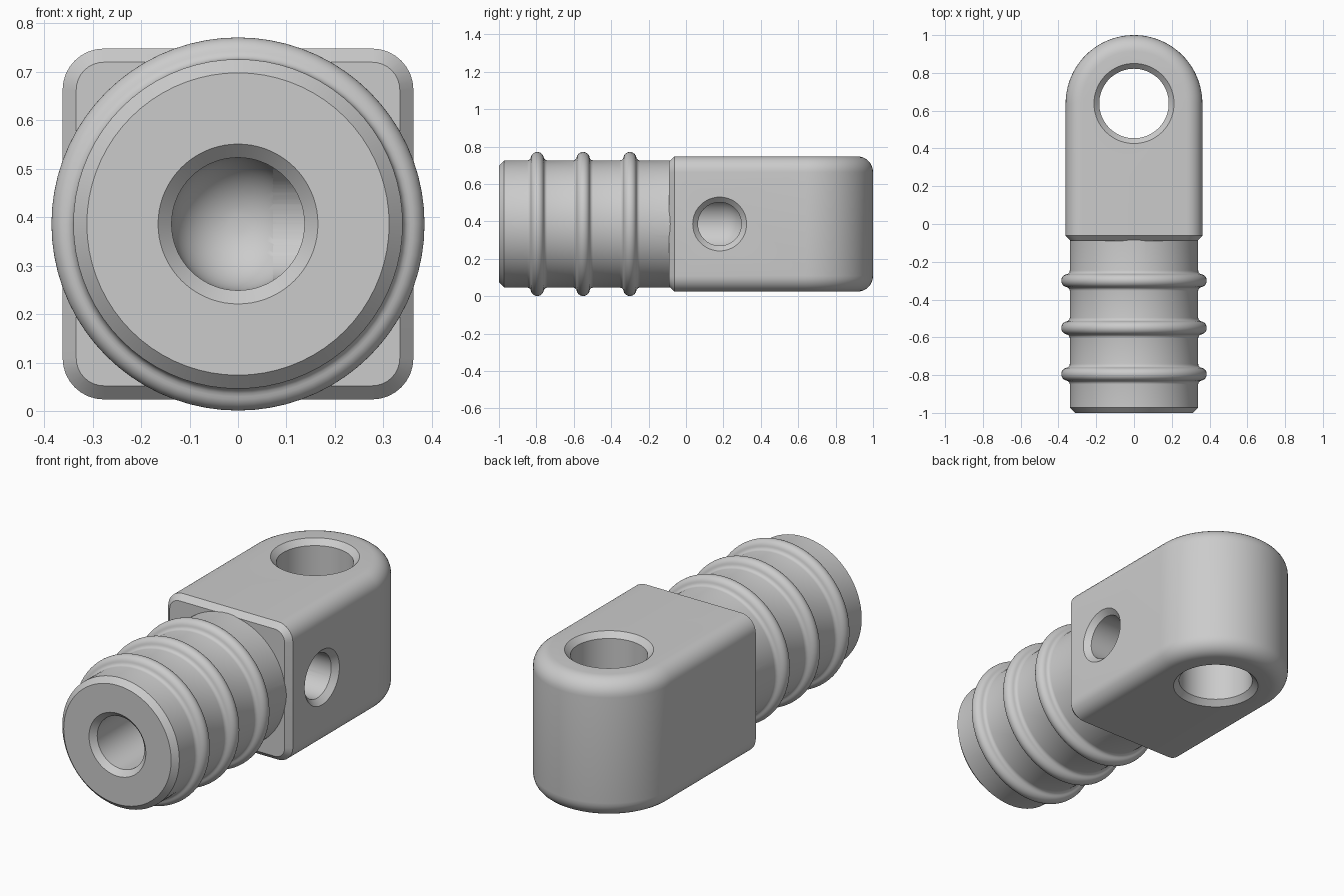
import bpy, bmesh
from math import sin, cos, pi, sqrt, asin
from mathutils import Matrix, Vector

cube = bpy.data.objects.get("Cube")
if cube:
    bpy.data.objects.remove(cube, do_unlink=True)

MID = 0.386       # height of the centre axis
HALF = 0.362      # half width and half height of the block
CHAMFER = 0.028
SEG = 72

grey = bpy.data.materials.new("grey metal")
grey.use_nodes = True
grey.diffuse_color = (0.6, 0.6, 0.6, 1)
grey.node_tree.nodes["Principled BSDF"].inputs["Base Color"].default_value = (0.6, 0.6, 0.6, 1)


def make_object(name, bm):
    bmesh.ops.recalc_face_normals(bm, faces=bm.faces)
    mesh = bpy.data.meshes.new(name)
    bm.to_mesh(mesh)
    bm.free()
    mesh.materials.append(grey)
    obj = bpy.data.objects.new(name, mesh)
    bpy.context.collection.objects.link(obj)
    return obj


def lathe(name, profile, origin, axis):
    """Solid of revolution from (distance along axis, radius) pairs, closed at both ends."""
    bm = bmesh.new()
    turn = Vector((0, 0, 1)).rotation_difference(Vector(axis)).to_matrix().to_4x4()
    place = Matrix.Translation(origin) @ turn
    rings = [[bm.verts.new(place @ Vector((r * cos(2 * pi * k / SEG), r * sin(2 * pi * k / SEG), d)))
              for k in range(SEG)] for d, r in profile]
    for a, b in zip(rings, rings[1:]):
        for k in range(SEG):
            n = (k + 1) % SEG
            bm.faces.new((a[k], a[n], b[n], b[k]))
    bm.faces.new(rings[0])
    bm.faces.new(rings[-1])
    return make_object(name, bm)


def ridge(centre, shaft_r, bump=0.035, fillet=0.02, rise=0.01):
    """Rounded rib profile that blends into the shaft with concave fillets."""
    reach = sqrt((bump + fillet) ** 2 - (fillet - rise) ** 2)
    tilt = asin((fillet - rise) / (bump + fillet))
    half = []
    for i in range(5):
        a = -pi / 2 + (pi / 2 - tilt) * i / 4
        half.append((reach - fillet * cos(a), shaft_r + fillet + fillet * sin(a)))
    half = [(d, r) for d, r in half[:-1]]
    for i in range(9):
        a = tilt + (pi / 2 - tilt) * i / 8
        half.append((bump * cos(a), shaft_r + rise + bump * sin(a)))
    left = [(centre - d, r) for d, r in half]
    right = [(centre + d, r) for d, r in reversed(half[:-1])]
    return left + right


def block():
    """Lug with a round back end, filleted top and bottom, chamfered front."""
    bm = bmesh.new()
    fillet, steps, arc = 0.085, 8, 48
    front, eye = -0.09 + CHAMFER, 1 - HALF
    levels = []
    for sign in (-1, 1):
        part = []
        for i in range(steps + 1):
            a = pi / 2 * i / steps
            part.append((fillet * (1 - cos(a)), MID + sign * (HALF - fillet + fillet * sin(a))))
        levels += part[::-1] if sign < 0 else part
    rings = []
    for inset, z in levels:
        w = HALF - inset
        points = [(w, front)]
        points += [(w * cos(pi * k / arc), eye + w * sin(pi * k / arc)) for k in range(arc + 1)]
        points.append((-w, front))
        rings.append([bm.verts.new((x, y, z)) for x, y in points])
    for a, b in zip(rings, rings[1:]):
        for k in range(len(a) - 1):
            bm.faces.new((a[k], a[k + 1], b[k + 1], b[k]))
    bm.faces.new(rings[0])
    bm.faces.new(rings[-1])
    face = bm.faces.new([r[0] for r in rings] + [r[-1] for r in reversed(rings)])
    bmesh.ops.recalc_face_normals(bm, faces=bm.faces)
    bmesh.ops.inset_region(bm, faces=[face], thickness=CHAMFER, depth=CHAMFER, use_even_offset=True)
    return make_object("connector_body", bm)


def combine(target, tool, operation):
    mod = target.modifiers.new(tool.name, 'BOOLEAN')
    mod.operation = operation
    mod.solver = 'EXACT'
    mod.object = tool
    bpy.context.view_layer.objects.active = target
    bpy.ops.object.modifier_apply(modifier=mod.name)
    bpy.data.objects.remove(tool, do_unlink=True)


# Ribbed shaft
SHAFT = 0.34
profile = [(-1, SHAFT - CHAMFER), (-1 + CHAMFER, SHAFT)]
for y in (-0.795, -0.55, -0.3):
    profile += ridge(y, SHAFT)
profile.append((0.0, SHAFT))
shaft = lathe("ribbed_shaft", profile, (0, 0, MID), (0, 1, 0))

# Block joined with the shaft
body = block()
combine(body, shaft, 'UNION')


def mouth(r):
    """Chamfered hole opening, starting just outside the surface."""
    return [(-0.01, r + CHAMFER + 0.01), (CHAMFER, r)]


# Vertical eye through the round end
eye = [(-0.01 - HALF, 0.222), (CHAMFER - HALF, 0.184), (HALF - CHAMFER, 0.184), (HALF + 0.01, 0.222)]
combine(body, lathe("eye_cutter", eye, (0, 1 - HALF, MID), (0, 0, 1)), 'DIFFERENCE')

# Axial bore with a rounded end
BORE, DEPTH = 0.137, 1.18
dome = [(DEPTH + BORE * sin(pi / 2 * i / 12), BORE * cos(pi / 2 * i / 12)) for i in range(12)]
combine(body, lathe("bore_cutter", mouth(BORE) + dome, (0, -1, MID), (0, 1, 0)), 'DIFFERENCE')

# Side port meeting the bore
port = mouth(0.116) + [(HALF, 0.116)]
combine(body, lathe("port_cutter", port, (HALF, 0.18, MID), (-1, 0, 0)), 'DIFFERENCE')

# Smooth shading with crisp edges
bpy.ops.object.select_all(action='DESELECT')
body.select_set(True)
bpy.context.view_layer.objects.active = body
bpy.ops.object.shade_smooth_by_angle(angle=pi / 6)
